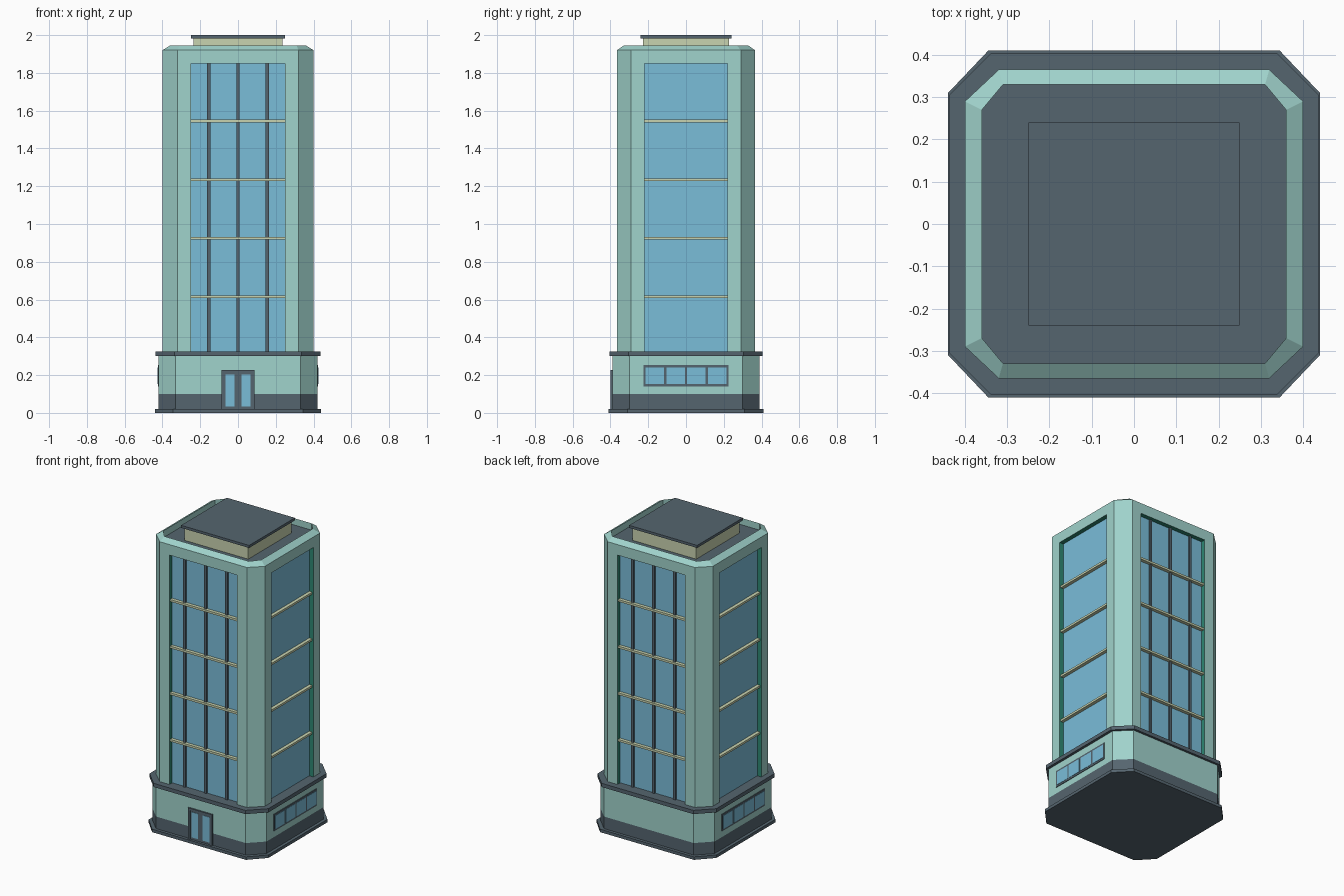
import bpy, bmesh

if "Cube" in bpy.data.objects:
    bpy.data.objects.remove(bpy.data.objects["Cube"])


def mat(name, r, g, b):
    lin = [((c / 255 + 0.055) / 1.055) ** 2.4 for c in (r, g, b)]
    m = bpy.data.materials.new(name)
    m.diffuse_color = (*lin, 1)
    m.use_nodes = True
    m.node_tree.nodes["Principled BSDF"].inputs["Base Color"].default_value = m.diffuse_color
    return m


WALL = mat("pale teal wall", 160, 211, 204)
REVEAL = mat("deep teal reveal", 45, 135, 115)
GLASS = mat("blue glass", 122, 189, 217)
DARK = mat("slate grey", 85, 101, 111)
BEIGE = mat("beige", 201, 212, 176)


def finish(name, bm, mats, rule=None):
    bmesh.ops.recalc_face_normals(bm, faces=bm.faces)
    if rule:
        for f in bm.faces:
            f.material_index = rule(f)
    me = bpy.data.meshes.new(name)
    bm.to_mesh(me)
    bm.free()
    for m in mats:
        me.materials.append(m)
    ob = bpy.data.objects.new(name, me)
    bpy.context.collection.objects.link(ob)
    return ob


def loft(name, loops, mats, rule=None):
    """Joins closed loops of points and caps both ends."""
    bm = bmesh.new()
    rings = [[bm.verts.new(p) for p in loop] for loop in loops]
    n = len(rings[0])
    for a, b in zip(rings, rings[1:]):
        for i in range(n):
            j = (i + 1) % n
            bm.faces.new((a[i], a[j], b[j], b[i]))
    bm.faces.new(rings[0][::-1])
    bm.faces.new(rings[-1])
    return finish(name, bm, mats, rule)


def octagon(hx, hy, cx, cy, z):
    q = [(hx, hy - cy), (hx - cx, hy)]
    pts = q + [(-x, y) for x, y in q[::-1]]
    pts += [(-x, -y) for x, y in pts]
    return [(x, y, z) for x, y in pts]


def box(name, x0, x1, y0, y1, z0, z1, m):
    base = [(x0, y0), (x1, y0), (x1, y1), (x0, y1)]
    return loft(name, [[(x, y, z) for x, y in base] for z in (z0, z1)], [m])


# Base: plinth, body with a dark lower band, cornice
loft("plinth", [octagon(.44, .41, .095, .10, z) for z in (0, .02)], [DARK])
loft("base_body", [octagon(.42, .39, .09, .09, z) for z in (.02, .10, .305)],
     [WALL, DARK], lambda f: int(f.calc_center_median().z < .10))
loft("cornice", [octagon(.437, .405, .10, .10, z) for z in (.30, .325)], [DARK])

# Tower: recessed glass core, corner piers with coloured reveals
loft("glass_core", [octagon(.37, .335, .08, .075, z) for z in (.32, 1.86)], [GLASS])
pier = [(.25, .365), (.25, .325), (.36, .22), (.40, .22), (.40, .29), (.32, .365)]
for sx, xn in ((-1, "left"), (1, "right")):
    for sy, yn in ((-1, "front"), (1, "back")):
        loft(f"corner_pier_{yn}_{xn}",
             [[(sx * x, sy * y, z) for x, y in pier] for z in (.32, 1.85)],
             [WALL, REVEAL],
             lambda f: int(f.normal.x * sx < -.5 or f.normal.y * sy < -.5))

# Crown: lintel, bevelled parapet and sunken roof
loft("crown_parapet",
     [octagon(.40, .365, .08, .075, 1.85), octagon(.40, .365, .08, .075, 1.92),
      octagon(.36, .33, .05, .06, 1.945), octagon(.36, .33, .05, .06, 1.90)],
     [WALL, DARK, REVEAL],
     lambda f: 1 if f.normal.z > .9 else 2 if f.normal.z < -.9 else 0)

# Rooftop plant room
box("plant_room", -.235, .235, -.228, .228, 1.89, 1.985, BEIGE)
box("plant_room_roof", -.25, .25, -.24, .24, 1.983, 2.0, DARK)

# Curtain wall: floor bars on all sides, mullions on front and back
for s, yn, xn in ((-1, "front", "left"), (1, "back", "right")):
    for k in range(4):
        z = .615 + .31 * k
        y0, y1 = sorted((s * .33, s * .357))
        x0, x1 = sorted((s * .365, s * .392))
        box(f"floor_bar_{yn}_{k}", -.25, .25, y0, y1, z - .007, z + .007, BEIGE)
        box(f"floor_bar_{xn}_{k}", x0, x1, -.22, .22, z - .007, z + .007, BEIGE)
    for k, x in enumerate((-.155, 0, .155)):
        y0, y1 = sorted((s * .33, s * .345))
        box(f"mullion_{yn}_{k}", x - .009, x + .009, y0, y1, .32, 1.85, DARK)

# Front double door
box("door_panel", -.085, .085, -.394, -.385, .02, .22, DARK)
for s, n in ((-1, "left"), (1, "right")):
    xa, xb = sorted((s * .073, s * .088))
    box(f"door_jamb_{n}", xa, xb, -.400, -.385, .02, .227, DARK)
    xa, xb = sorted((s * .018, s * .066))
    box(f"door_glass_{n}", xa, xb, -.396, -.390, .035, .203, GLASS)
box("door_head", -.088, .088, -.400, -.385, .213, .227, DARK)

# Ribbon windows on both sides of the base
for s, n in ((-1, "left"), (1, "right")):
    xa, xb = sorted((s * .415, s * .424))
    box(f"window_frame_{n}", xa, xb, -.225, .225, .14, .253, DARK)
    xa, xb = sorted((s * .42, s * .426))
    for k in range(4):
        y = -.1665 + .111 * k
        box(f"window_pane_{n}_{k}", xa, xb, y - .049, y + .049, .152, .241, GLASS)
